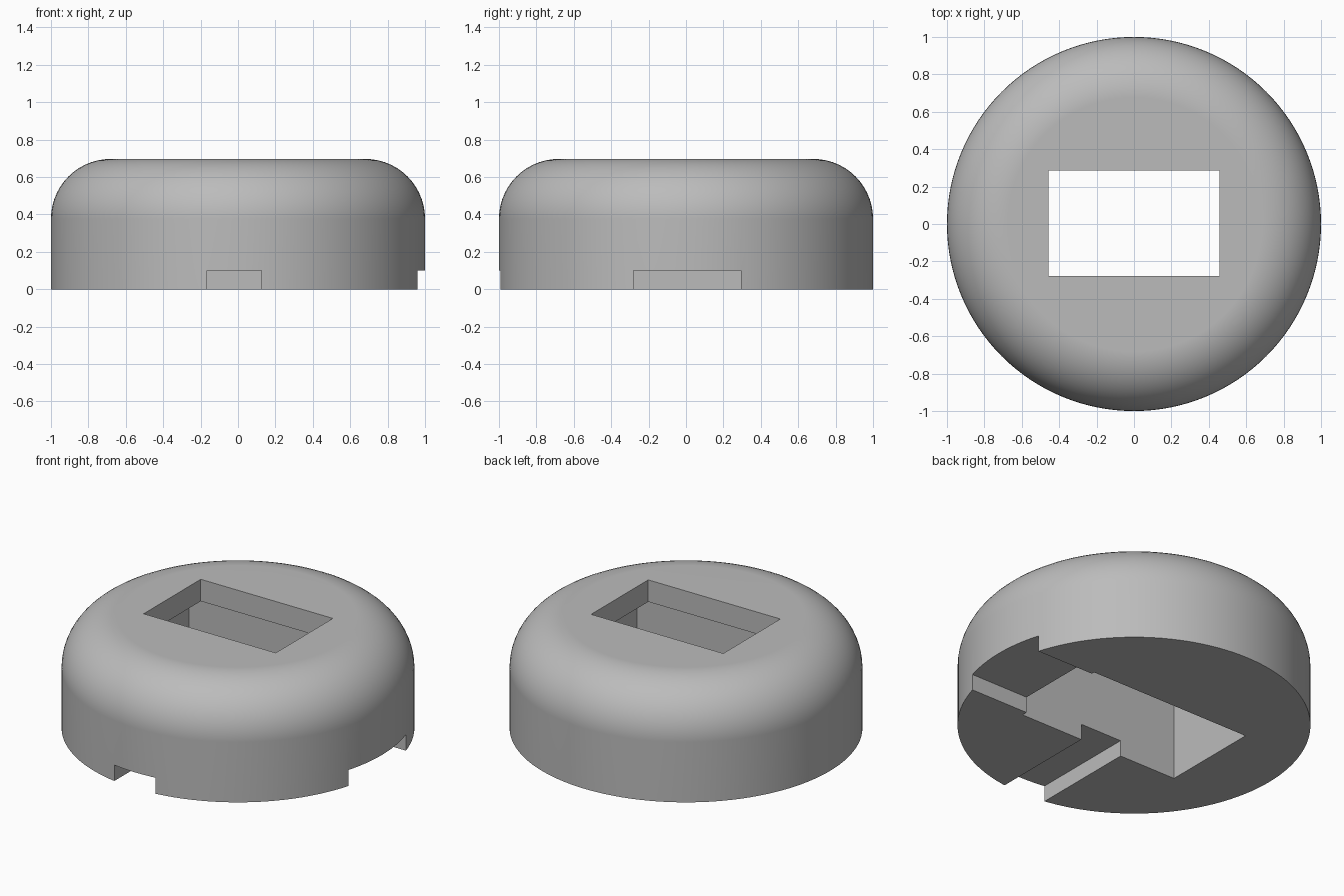
import bpy, bmesh, math

cube = bpy.data.objects.get("Cube")
if cube:
    bpy.data.objects.remove(cube, do_unlink=True)

HEIGHT, FILLET, SIDES, STEPS = 0.697, 0.32, 128, 14

grey = bpy.data.materials.new("plain grey")
grey.use_nodes = True
grey.diffuse_color = (0.5, 0.5, 0.5, 1)
grey.node_tree.nodes["Principled BSDF"].inputs["Base Color"].default_value = (0.5, 0.5, 0.5, 1)


def add_object(name, bm):
    mesh = bpy.data.meshes.new(name)
    bmesh.ops.recalc_face_normals(bm, faces=bm.faces)
    bm.to_mesh(mesh)
    bm.free()
    mesh.materials.append(grey)
    obj = bpy.data.objects.new(name, mesh)
    bpy.context.collection.objects.link(obj)
    return obj


def box_cutter(name, x, y, z):
    bm = bmesh.new()
    bmesh.ops.create_cube(bm, size=1)
    for v in bm.verts:
        v.co = [lo if c < 0 else hi for c, (lo, hi) in zip(v.co, (x, y, z))]
    obj = add_object(name, bm)
    obj.hide_render = True
    return obj


# Round cap: stacked rings with a quarter-circle shoulder
profile = [(1, 0)]
for i in range(STEPS + 1):
    a = math.pi / 2 * i / STEPS
    profile.append((1 - FILLET + FILLET * math.cos(a), HEIGHT - FILLET + FILLET * math.sin(a)))
bm = bmesh.new()
rings = []
for r, z in profile:
    angles = [2 * math.pi * k / SIDES for k in range(SIDES)]
    rings.append([bm.verts.new((r * math.cos(a), r * math.sin(a), z)) for a in angles])
for low, high in zip(rings, rings[1:]):
    for k in range(SIDES):
        n = (k + 1) % SIDES
        bm.faces.new((low[k], low[n], high[n], high[k]))
bm.faces.new(rings[0])
bm.faces.new(rings[-1])
cap = add_object("round_cap", bm)

# Window in the top, wider pocket below it, and two notches in the base
cutters = [
    box_cutter("pocket_cutter", (-0.56, 0.56), (-0.315, 0.315), (-0.2, 0.56)),
    box_cutter("window_cutter", (-0.458, 0.456), (-0.278, 0.286), (0.4, 1)),
    box_cutter("side_notch_cutter", (0.4, 1.2), (-0.28, 0.295), (-0.2, 0.1)),
    box_cutter("front_notch_cutter", (-0.165, 0.125), (-1.2, -0.2), (-0.2, 0.1)),
]
bpy.context.view_layer.objects.active = cap
for cutter in cutters:
    mod = cap.modifiers.new(cutter.name, "BOOLEAN")
    mod.operation, mod.solver, mod.object = "DIFFERENCE", "EXACT", cutter
    bpy.ops.object.modifier_apply(modifier=mod.name)
    bpy.data.objects.remove(cutter, do_unlink=True)

# Smooth shoulder with crisp cut edges and a flat top
bpy.ops.object.select_all(action="DESELECT")
cap.select_set(True)
bpy.ops.object.shade_smooth_by_angle(angle=math.radians(30))
weighted = cap.modifiers.new("flat_top_normals", "WEIGHTED_NORMAL")
weighted.keep_sharp = True
